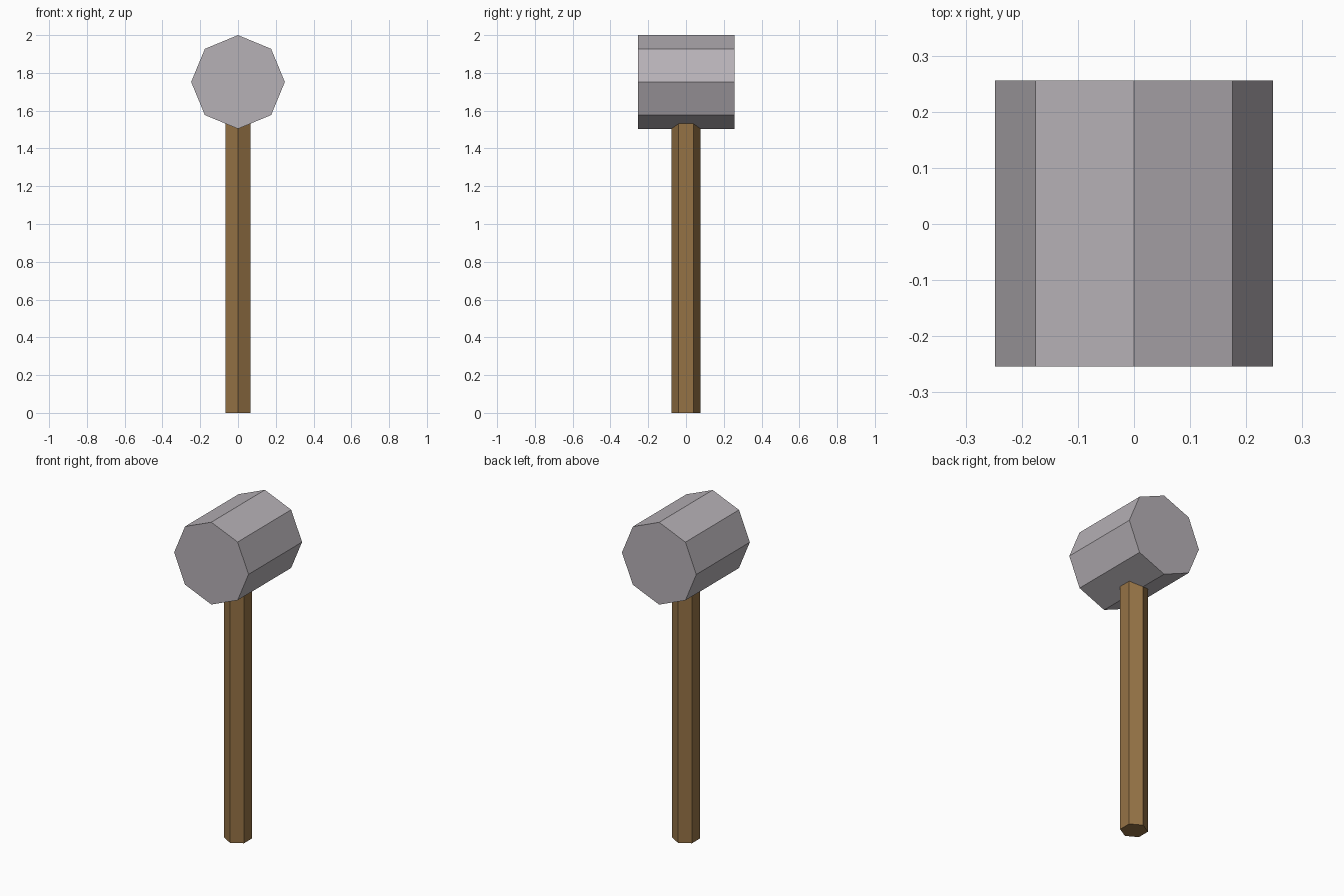
import bpy
from math import pi

if "Cube" in bpy.data.objects:
    bpy.data.objects.remove(bpy.data.objects["Cube"])


def material(name, color):
    mat = bpy.data.materials.new(name)
    mat.diffuse_color = (*color, 1)
    mat.use_nodes = True
    mat.node_tree.nodes["Principled BSDF"].inputs["Base Color"].default_value = mat.diffuse_color
    return mat


def prism(name, sides, radius, length, location, rotation, mat):
    bpy.ops.mesh.primitive_cylinder_add(
        vertices=sides, radius=radius, depth=length,
        location=location, rotation=rotation)
    obj = bpy.context.object
    obj.name = name
    obj.data.materials.append(mat)
    return obj


wood = material("wood", (0.30, 0.17, 0.06))
stone = material("stone", (0.47, 0.44, 0.47))

# Hexagonal handle, running up into the head, corners facing front and back
handle_top = 1.62
prism("handle", 6, 0.077, handle_top, (0, 0, handle_top / 2), (0, 0, 0), wood)

# Octagonal head lying front to back, one corner up
head_radius = 0.248
prism("hammer_head", 8, head_radius, 0.51, (0, 0.001, 2 - head_radius),
      (pi / 2, 0, 0), stone)
